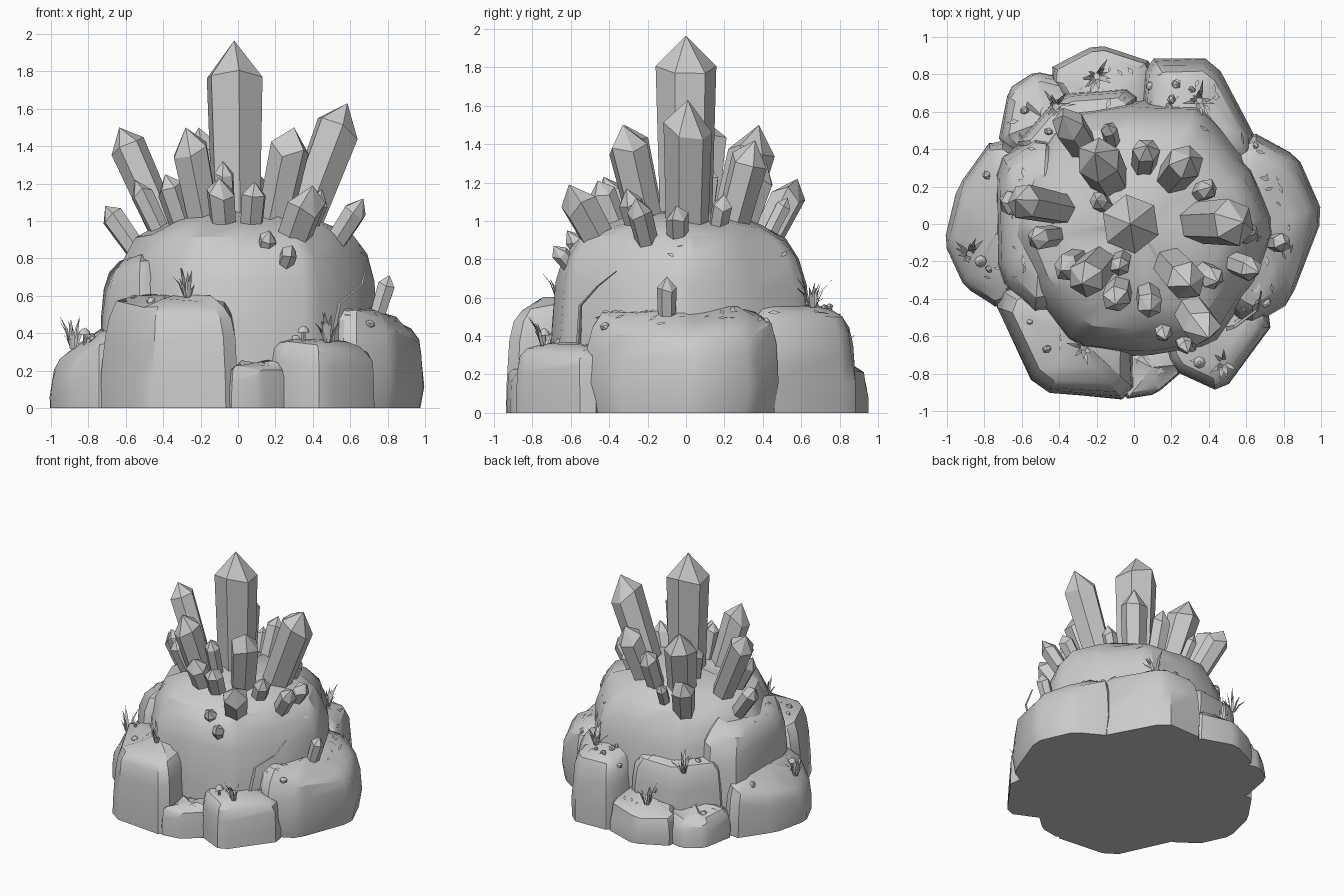
import bpy, math, random
from mathutils import Vector

if "Cube" in bpy.data.objects:
    bpy.data.objects.remove(bpy.data.objects["Cube"])

random.seed(7)
TAU = 2 * math.pi


def make(name, verts, faces, smooth=False):
    me = bpy.data.meshes.new(name)
    me.from_pydata([tuple(v) for v in verts], [], faces)
    ob = bpy.data.objects.new(name, me)
    bpy.context.collection.objects.link(ob)
    if smooth:
        bpy.ops.object.select_all(action='DESELECT')
        ob.select_set(True)
        bpy.context.view_layer.objects.active = ob
        bpy.ops.object.shade_smooth_by_angle(angle=math.radians(32))
    return ob


def polar(r, a, z=0):
    return Vector((r * math.cos(a), r * math.sin(a), z))


def loft_faces(rings, n):
    return [(k * n + i, k * n + (i + 1) % n, (k + 1) * n + (i + 1) % n, (k + 1) * n + i)
            for k in range(rings - 1) for i in range(n)]


BLOCK = [(0, 1), (.3, 1), (.65, .96), (.84, .91), (.95, .79), (1, .55)]
DOME = [(0, 1), (.35, 1), (.64, .96), (.77, .9), (.87, .8), (.94, .64), (.985, .4)]


# Boulder: corner-chamfered outline lofted up a rounded profile, top sloping outward by drop
def loft_rock(name, pts, height, drop, profile, foot=1):
    c = sum(pts, Vector((0, 0))) / len(pts)
    out = c.normalized() if c.length > .1 else Vector((0, 0))
    ring = []
    for i, p in enumerate(pts):
        ring += [p.lerp(pts[i - 1], .13), p.lerp(pts[(i + 1) % len(pts)], .13)]
    n, verts = len(ring), []
    for f, s in profile:
        for p in ring:
            j = random.uniform(-.022, .014)
            q = c + (p - c) * (s * (1 if f else foot) + j)
            verts.append((q.x, q.y, height * f * (1 - 2 * drop * (q - c).dot(out)) + (j if f else 0)))
    verts.append((c.x, c.y, height * 1.01))
    top = len(verts) - 1 - n
    faces = loft_faces(len(profile), n)
    faces += [(top + i, top + (i + 1) % n, top + n) for i in range(n)]
    make(name, verts, faces + [tuple(reversed(range(n)))], True)


# Only the outer edge is given (anticlockwise); the buried side is pulled toward the centre
def boulder(name, outer, height, drop=.1, inner=.5, foot=1):
    pts = [Vector(p) for p in outer]
    loft_rock(name, pts + [pts[-1] * inner, pts[0] * inner], height, drop, BLOCK, foot)


# Rock base: big lobed dome ringed by boulders
dome = [polar(.715 + .03 * (-1) ** i, TAU * i / 12 + .02).to_2d() + Vector((.03, -.02)) for i in range(12)]
loft_rock("rock_dome", dome, 1.05, 0, DOME)
boulder("left_shoulder", [(-.5, .5), (-.74, .35), (-.73, -.3), (-.5, -.52)], .82, .2)
boulder("back_left_shoulder", [(.02, .73), (-.4, .7), (-.66, .4)], .6)
boulder("front_left_boulder", [(-.76, -.38), (-.52, -.9), (0, -.94)], .6)
boulder("front_toe_rock", [(-.06, -.94), (.12, -.91), (.27, -.78)], .24, .1, .7)
boulder("front_right_boulder", [(.2, -.78), (.47, -.91), (.77, -.5)], .37)
boulder("right_boulder", [(.6, -.56), (.84, -.42), (1.02, .05), (.87, .37), (.62, .5)], .54, .3, .5, .94)
boulder("back_right_boulder", [(.68, .4), (.43, .88), (.06, .88)], .57, .2)
boulder("back_low_rock", [(.12, .86), (-.2, .96), (-.47, .82)], .29, .4)
boulder("back_left_low_rock", [(-.33, .77), (-.53, .82), (-.67, .72), (-.73, .42)], .25, .4)
boulder("left_boulder", [(-.75, .47), (-.94, .2), (-1.02, -.1), (-.9, -.34), (-.72, -.46)], .42, .8)


# Find the rock surface below a point (before anything else is added)
bpy.context.view_layer.update()
dg = bpy.context.evaluated_depsgraph_get()


def on_rock(x, y):
    hit, loc, nor, *_ = bpy.context.scene.ray_cast(dg, Vector((x, y, 3)), Vector((0, 0, -1)))
    return loc.copy(), nor.copy()


tuft_at = [on_rock(*p)[0] for p in
           [(-.27, -.66), (-.88, -.16), (.48, -.74), (-.2, .79), (.35, .66), (-.42, .63)]]
caps_at = [on_rock(*p)[0] for p in [(.35, -.74), (-.82, -.2)]]
scatter = [on_rock(*polar(random.uniform(.62, .86), random.uniform(0, TAU)).to_2d()) for i in range(120)]
scatter = [(p, n) for p, n in scatter if p.z > .15 and n.z > .55]


# Hexagonal crystal from base to tip, wider at an uneven shoulder
def crystal(name, base, tip, r, turn):
    q = (tip - base).to_track_quat('Z', 'Y')
    L = (tip - base).length
    verts = []
    for k in range(2):
        for i in range(6):
            z = max(L * .35, L - r * random.uniform(.85, 1.5)) if k else 0
            verts.append(base + q @ polar(r * (.84, 1)[k], turn + i * TAU / 6, z))
    faces = [(a, b, c) for a, b, c, d in loft_faces(2, 6)] + [(a, c, d) for a, b, c, d in loft_faces(2, 6)]
    faces += [(6 + i, 6 + (i + 1) % 6, 12) for i in range(6)]
    make(name, verts + [tip], faces + [(5, 4, 3, 2, 1, 0)])


# Crystals fan out from a point deep in the dome; each is its tip and radius
FOCUS = Vector((0, 0, .08))
LARGE = [(-.02, 0, 1.965, .16), (.585, .01, 1.63, .128), (-.635, .13, 1.5, .098), (.4, -.61, 1.19, .1),
         (.3, -.33, 1.5, .108), (.3, .36, 1.42, .1), (-.28, -.32, 1.5, .105), (-.21, .38, 1.5, .122)]
SMALL = [(.07, .42, 1.3, .075), (-.14, .53, 1.12, .045), (-.38, .58, 1.22, .09), (.42, .2, 1.14, .055),
         (.67, -.26, 1.12, .065), (.45, -.31, 1.17, .065), (.09, -.46, 1.21, .07), (-.1, -.43, 1.23, .078),
         (-.08, -.24, 1.32, .055), (-.39, -.25, 1.25, .072), (-.55, -.08, 1.22, .062), (-.71, .12, 1.08, .066),
         (-.2, .13, 1.28, .05), (.17, -.62, .95, .048), (.29, -.69, .87, .045), (.65, -.05, 1.08, .06)]
for kind, group in (("large", LARGE), ("small", SMALL)):
    for i, (x, y, z, r) in enumerate(group):
        d = Vector((x, y, z)) - FOCUS
        s = 1.0
        while (d.xy.length * s / .7) ** 2 + ((FOCUS.z + d.z * s) / 1.05) ** 2 > .78:
            s -= .01
        crystal("%s_crystal_%d" % (kind, i), FOCUS + d * s, FOCUS + d, r, .15 if i == 0 else random.random())
crystal("ledge_crystal", Vector((.73, -.1, .45)), Vector((.81, -.1, .71)), .052, 0)

# Grass tufts: narrow arching blades
for k, p in enumerate(tuft_at):
    verts, faces = [], []
    for i in range(12):
        d = polar(1, random.uniform(0, TAU))
        s = Vector((-d.y, d.x, 0)) * .01
        h, lean = random.uniform(.07, .18), random.uniform(.02, .1)
        o = p + d * .015
        m, e = o + d * lean * .4 + Vector((0, 0, h * .6)), o + d * lean + Vector((0, 0, h))
        n = len(verts)
        verts += [o - s, o + s, m + s, m - s, e]
        faces += [(n, n + 1, n + 2, n + 3), (n + 3, n + 2, n + 4)]
    make("grass_tuft_%d" % k, verts, faces)

# Dry twig: thin three-sided branch against the dome
path = [(.5, -.56, .36), (.54, -.55, .56), (.66, -.46, .66), (.68, -.36, .74)]
verts = [Vector(p) + polar(.014 - .003 * j, TAU * i / 3) for j, p in enumerate(path) for i in range(3)]
make("twig", verts, loft_faces(len(path), 3))

# Mushrooms: stalk and domed cap in one lofted profile
for k, p in enumerate(caps_at):
    prof = [(.01, -.01), (.01, .045), (.033, .045), (.026, .065), (.008, .08)]
    verts = [p + polar(r, i * TAU / 8, z) for r, z in prof for i in range(8)]
    make("mushroom_%d" % k, verts, loft_faces(5, 8) + [tuple(range(32, 40))], True)

# Pebbles on the ledges
for k, (p, nrm) in enumerate(scatter[:14]):
    bpy.ops.mesh.primitive_ico_sphere_add(subdivisions=1, radius=random.uniform(.015, .032),
                                          location=p, rotation=(k, k * 2, k * 3))
    bpy.context.object.name = "pebble_%d" % k
    bpy.context.object.scale.z = .75

# Fallen leaf chips lying on the ledges
verts, faces = [], []
for p, nrm in scatter[14:]:
    q = nrm.to_track_quat('Z', 'Y')
    a, l = random.uniform(0, TAU), random.uniform(.015, .035)
    n = len(verts)
    verts += [p + q @ polar(l * (1, .4)[i % 2], a + i * TAU / 4, .008) for i in range(4)]
    faces.append((n, n + 1, n + 2, n + 3))
make("leaf_chips", verts, faces)
